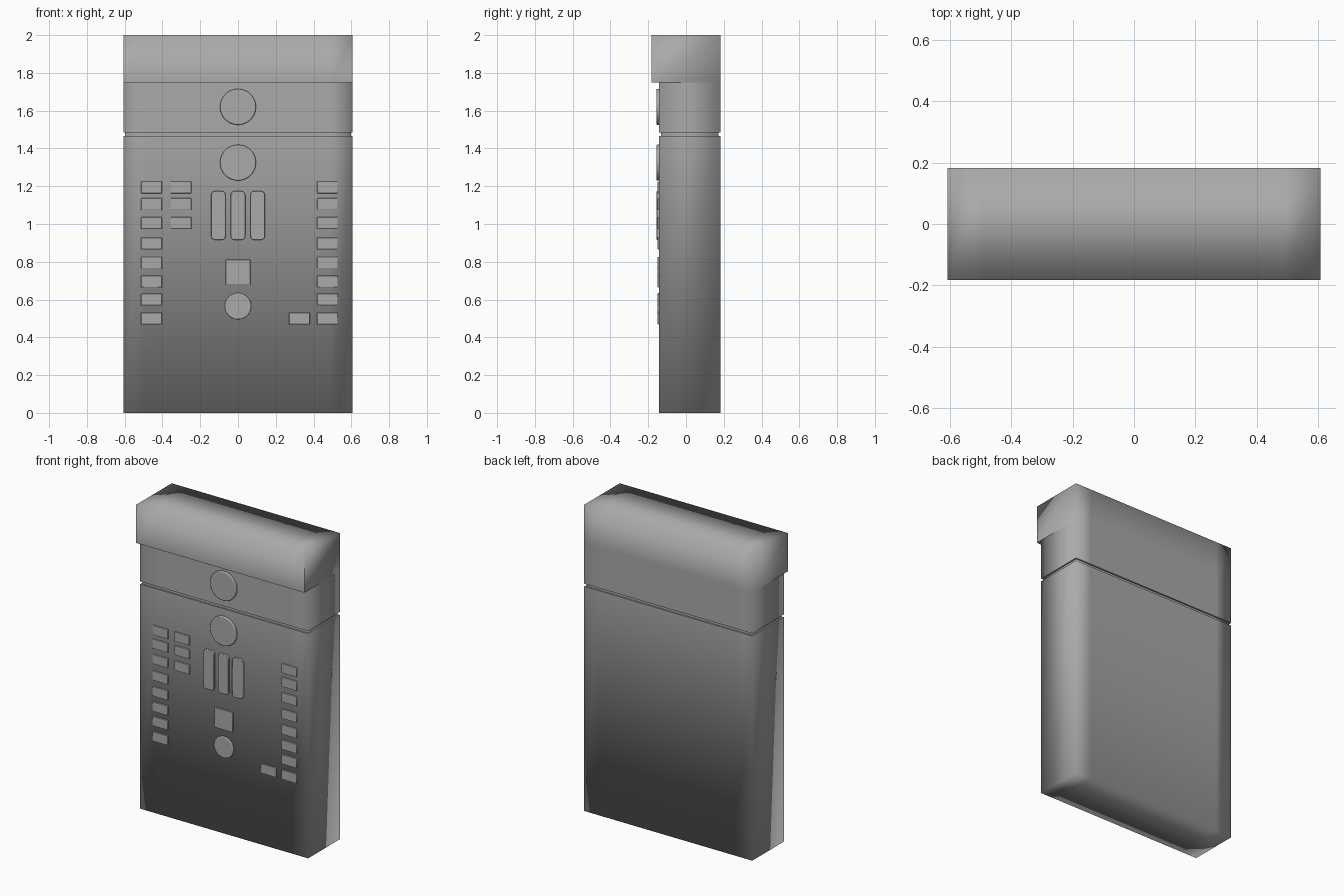
import bpy, bmesh, math
from mathutils import Matrix

if "Cube" in bpy.data.objects:
    bpy.data.objects.remove(bpy.data.objects["Cube"])

grey = bpy.data.materials.new("plain grey")
grey.use_nodes = True
grey.diffuse_color = (0.4, 0.4, 0.4, 1)
grey.node_tree.nodes["Principled BSDF"].inputs["Base Color"].default_value = (0.4, 0.4, 0.4, 1)

W, FRONT, BACK, LIP, CUT = 0.607, -0.143, 0.183, -0.183, 0.49


def finish(bm, name):
    bmesh.ops.recalc_face_normals(bm, faces=bm.faces)
    mesh = bpy.data.meshes.new(name)
    bm.to_mesh(mesh)
    bm.free()
    obj = bpy.data.objects.new(name, mesh)
    bpy.context.collection.objects.link(obj)
    mesh.materials.append(grey)
    return obj


def case_part(name, levels):
    """Stack of rectangular rings (z, front y, inset), shaded softly around the corners."""
    bm = bmesh.new()
    rings = []
    for z, front, inset in levels:
        w, f, b = W - inset, front + inset, BACK - inset
        pts = [(x, f) for x in (-w, -CUT, CUT, w)] + [(x, b) for x in (w, CUT, -CUT, -w)]
        rings.append([bm.verts.new((x, y, z)) for x, y in pts])
    for low, high in zip(rings, rings[1:]):
        for i in range(8):
            j = (i + 1) % 8
            quad = [low[i], low[j], high[j], high[i]]
            if len({tuple(v.co) for v in quad}) == 4:
                bm.faces.new(quad)
            elif low[i].co != high[i].co or low[j].co != high[j].co:
                bm.faces.new([v for k, v in enumerate(quad)
                              if v.co not in [q.co for q in quad[:k]]])
    for ring in (rings[0], rings[-1]):
        for i in range(3):
            bm.faces.new([ring[i], ring[i + 1], ring[6 - i], ring[7 - i]])
    bmesh.ops.remove_doubles(bm, verts=bm.verts, dist=0.0001)
    bm.normal_update()
    for face in bm.faces:
        face.smooth = True
    # keep the seam and the lid lip crisp, leave the outer corners soft
    for edge in bm.edges:
        a, b = edge.verts
        mid = (a.co + b.co) / 2
        flat = abs(a.co.z - b.co.z) < 0.001
        if flat and 1 < mid.z < 1.9:
            edge.smooth = False
        if not flat and mid.y < FRONT - 0.01:
            edge.smooth = False
    return finish(bm, name)


# Case: lower body with a recessed neck, and a lid with an overhanging lip
case_part("body", [(0, FRONT, 0), (1.466, FRONT, 0), (1.466, FRONT, 0.01), (1.485, FRONT, 0.01)])
case_part("lid", [(1.484, FRONT, 0), (1.75, FRONT, 0), (1.75, LIP, 0), (2, LIP, 0)])


def soften(obj, width, segments):
    bevel = obj.modifiers.new("soft edge", "BEVEL")
    bevel.width, bevel.segments = width, segments
    bevel.limit_method = "ANGLE"
    bpy.ops.object.select_all(action="DESELECT")
    obj.select_set(True)
    bpy.context.view_layer.objects.active = obj
    bpy.ops.object.shade_smooth_by_angle(angle=math.radians(40))


def plate(name, x, z, w, h, depth, corner=0):
    """Raised rectangular plate on the front, optionally with rounded outline corners."""
    bm = bmesh.new()
    bmesh.ops.create_cube(bm, size=1, matrix=Matrix.Translation((x, FRONT - depth / 2 + 0.005, z))
                          @ Matrix.Diagonal((w, depth + 0.01, h, 1)))
    if corner:
        sides = [e for e in bm.edges if abs(e.verts[0].co.y - e.verts[1].co.y) > 0.001]
        bmesh.ops.bevel(bm, geom=sides, offset=corner, segments=4, profile=0.5, affect="EDGES")
    soften(finish(bm, name), 0.003, 2)


def disc(name, z, radius, depth):
    """Round button on the centre line."""
    bm = bmesh.new()
    turn = Matrix.Translation((0, FRONT - depth / 2 + 0.005, z)) @ Matrix.Rotation(math.pi / 2, 4, "X")
    bmesh.ops.create_cone(bm, cap_ends=True, segments=48, radius1=radius, radius2=radius,
                          depth=depth + 0.01, matrix=turn)
    soften(finish(bm, name), 0.005, 3)


# Centre column
disc("lid_button", 1.62, 0.095, 0.014)
disc("body_button", 1.325, 0.095, 0.014)
disc("small_button", 0.565, 0.07, 0.008)
plate("square_button", 0, 0.745, 0.132, 0.132, 0.008)
for n in range(3):
    plate(f"long_bar_{n + 1}", (n - 1) * 0.104, 1.045, 0.077, 0.258, 0.013, 0.02)

# Side columns of small keys
rows = [1.194, 1.105, 1.005, 0.897, 0.795, 0.695, 0.6, 0.5]
columns = {"right_key": (-0.458, rows), "right_inner_key": (-0.301, rows[:3]),
           "left_key": (0.473, rows), "left_inner_key": (0.325, rows[-1:])}
for label, (x, heights) in columns.items():
    for n, z in enumerate(heights):
        plate(f"{label}_{n + 1}", x, z, 0.11, 0.063, 0.007)
